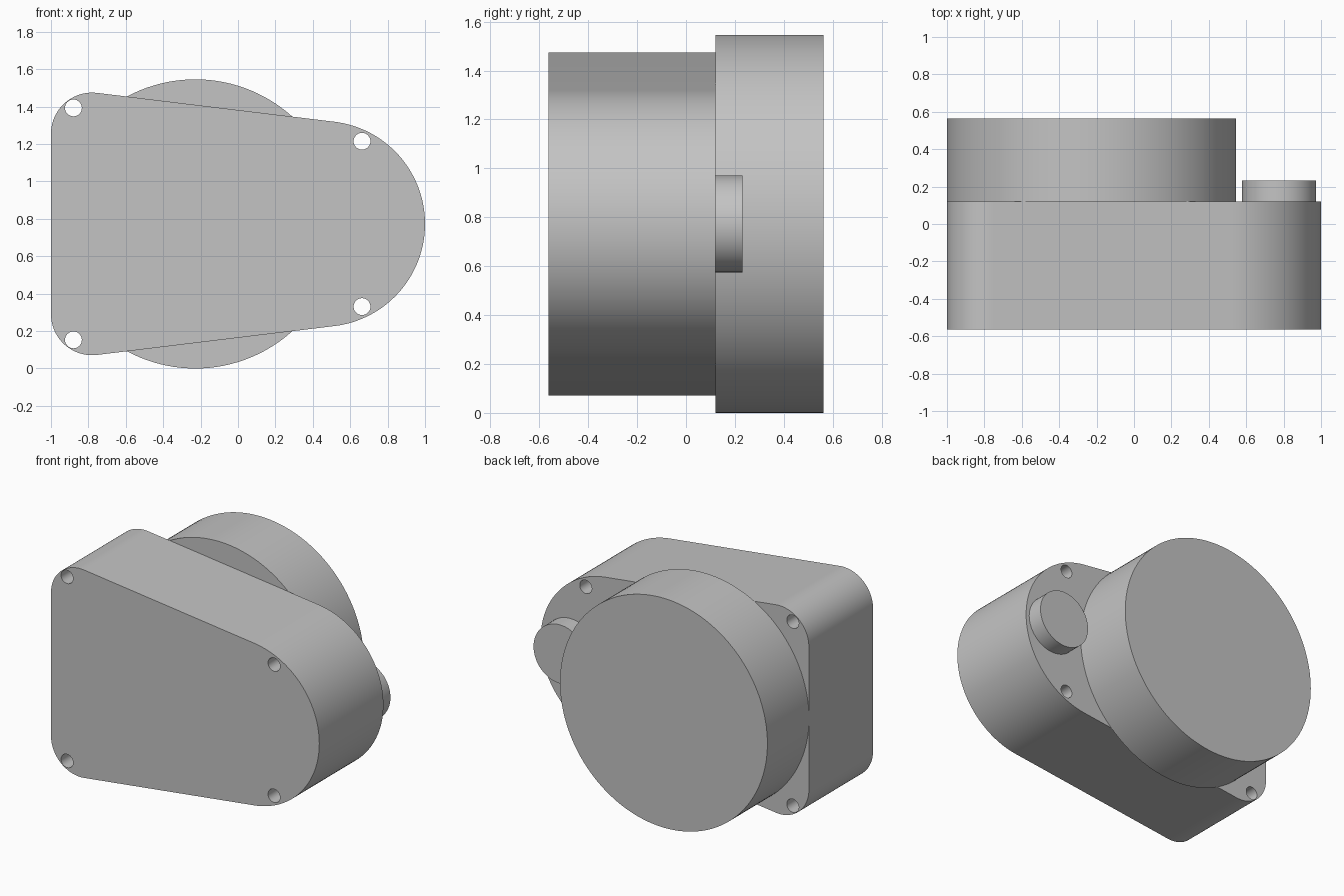
import bpy, bmesh, math

if "Cube" in bpy.data.objects:
    bpy.data.objects.remove(bpy.data.objects["Cube"])

MID = 0.773  # height of the symmetry plane

grey = bpy.data.materials.new("plain grey")
grey.diffuse_color = (0.55, 0.55, 0.55, 1)
grey.use_nodes = True
grey.node_tree.nodes["Principled BSDF"].inputs["Base Color"].default_value = grey.diffuse_color


def arc(cx, cz, r, a0, a1, n):
    """Points of an arc in the xz plane, angles in degrees."""
    return [(cx + r * math.cos(math.radians(a0 + (a1 - a0) * i / n)),
             cz + r * math.sin(math.radians(a0 + (a1 - a0) * i / n)))
            for i in range(n + 1)]


def circle(cx, cz, r, n):
    return arc(cx, cz, r, 0, 360, n)[:-1]


def plate(name, loops, y0, y1):
    """Fill an outline (with optional hole loops) and extrude it along y."""
    bm = bmesh.new()
    for loop in loops:
        vs = [bm.verts.new((x, y0, z)) for x, z in loop]
        for i, v in enumerate(vs):
            bm.edges.new((vs[i - 1], v))
    bmesh.ops.triangle_fill(bm, use_beauty=True, use_dissolve=False,
                            edges=bm.edges[:], normal=(0, -1, 0))
    ext = bmesh.ops.extrude_face_region(bm, geom=bm.faces[:],
                                        use_keep_orig=True)
    moved = [g for g in ext["geom"] if isinstance(g, bmesh.types.BMVert)]
    bmesh.ops.translate(bm, verts=moved, vec=(0, y1 - y0, 0))
    bmesh.ops.recalc_face_normals(bm, faces=bm.faces[:])
    me = bpy.data.meshes.new(name)
    bm.to_mesh(me)
    bm.free()
    me.materials.append(grey)
    ob = bpy.data.objects.new(name, me)
    bpy.context.collection.objects.link(ob)
    bpy.ops.object.select_all(action='DESELECT')
    ob.select_set(True)
    bpy.context.view_layer.objects.active = ob
    bpy.ops.object.shade_smooth_by_angle(angle=math.radians(30))
    return ob


# Housing: two small corner arcs and a large nose arc, joined by tangents
nose_x, nose_r = 0.45, 0.55
corner_x, corner_dz, corner_r = -0.78, 0.482, 0.22
dx = nose_x - corner_x
slope = math.degrees(math.atan2(corner_dz, dx)
                     - math.asin((nose_r - corner_r) / math.hypot(dx, corner_dz)))
top = 90 - slope  # angle of the tangent point on each arc
outline = (arc(nose_x, MID, nose_r, -top, top, 64)
           + arc(corner_x, MID + corner_dz, corner_r, top, 180, 20)
           + arc(corner_x, MID - corner_dz, corner_r, 180, 360 - top, 20))

# Four through holes, mirrored about the middle
holes = [circle(x, MID + s * dz, 0.045, 32)
         for x, dz in ((-0.88, 0.62), (0.663, 0.442)) for s in (1, -1)]
plate("housing", [outline] + holes, -0.563, 0.12)

# Large drum and small boss on the back
plate("rear_drum", [circle(-0.228, MID, MID, 128)], 0.12, 0.563)
plate("rear_boss", [circle(0.776, MID, 0.198, 64)], 0.12, 0.232)
